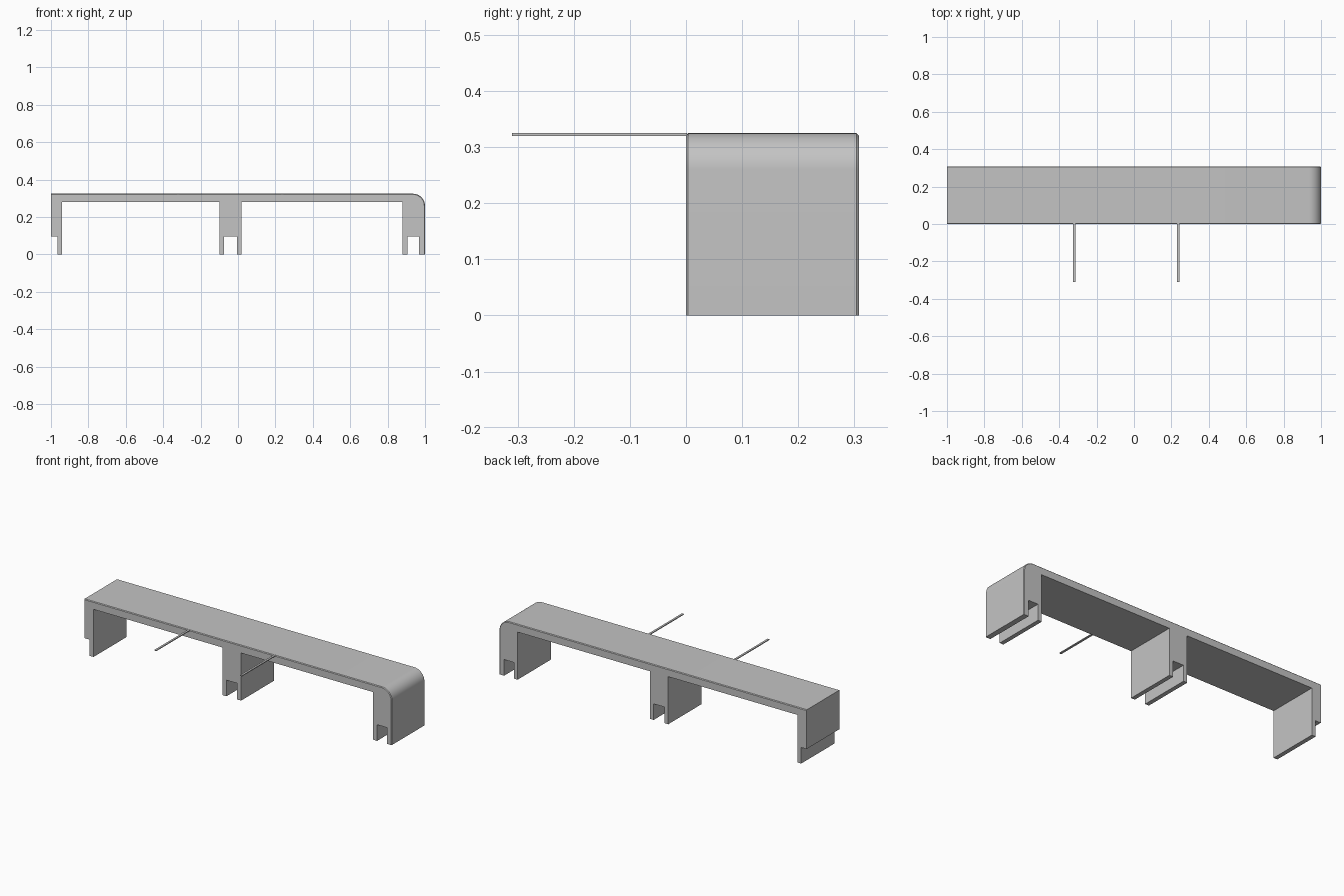
import bpy, bmesh
from math import sin, cos, pi, radians

cube = bpy.data.objects.get("Cube")
if cube:
    bpy.data.objects.remove(cube, do_unlink=True)

grey = bpy.data.materials.new("light grey")
grey.use_nodes = True
colour = (0.55, 0.55, 0.55, 1)
grey.diffuse_color = colour
grey.node_tree.nodes["Principled BSDF"].inputs["Base Color"].default_value = colour

TOP, UNDER, NOTCH, DEPTH = 0.325, 0.28, 0.095, 0.308
RADIUS, CHAMFER = 0.065, 0.004


def profile(inset):
    """Front outline; the inset pulls in only the top and the rounded end."""
    pts = [(-1, TOP - inset), (-1, NOTCH), (-0.965, NOTCH), (-0.965, 0), (-0.94, 0), (-0.94, UNDER)]
    # Each notched leg: outer left, slot left, slot right, outer right
    for a, b, c, d in [(-0.1, -0.075, -0.005, 0.02), (0.88, 0.905, 0.968, 1 - inset)]:
        pts += [(a, UNDER), (a, 0), (b, 0), (b, NOTCH), (c, NOTCH), (c, 0), (d, 0)]
        if d < 0.5:
            pts.append((d, UNDER))
    # Rounded upper corner
    r = RADIUS - inset
    for i in range(13):
        t = i / 12 * pi / 2
        pts.append((1 - RADIUS + r * cos(t), TOP - RADIUS + r * sin(t)))
    return pts


def finish(name, bm):
    bmesh.ops.recalc_face_normals(bm, faces=bm.faces)
    mesh = bpy.data.meshes.new(name)
    bm.to_mesh(mesh)
    bm.free()
    mesh.materials.append(grey)
    obj = bpy.data.objects.new(name, mesh)
    bpy.context.collection.objects.link(obj)
    return obj


# Cover body: the outline lofted front to back with chamfered rims
bm = bmesh.new()
sections = [(0, CHAMFER), (CHAMFER, 0), (DEPTH - CHAMFER, 0), (DEPTH, CHAMFER)]
rings = [[bm.verts.new((x, y, z)) for x, z in profile(inset)] for y, inset in sections]
for near, far in zip(rings, rings[1:]):
    for i in range(len(near)):
        j = (i + 1) % len(near)
        bm.faces.new((near[i], near[j], far[j], far[i]))
bm.faces.new(rings[0])
bm.faces.new(rings[-1])
body = finish("cover_body", bm)
bpy.context.view_layer.objects.active = body
body.select_set(True)
bpy.ops.object.shade_smooth_by_angle(angle=radians(20))

# Two thin rods reaching forward from the top edge
for name, x in [("right_rod", -0.32), ("left_rod", 0.237)]:
    bm = bmesh.new()
    bmesh.ops.create_cube(bm, size=1)
    bmesh.ops.scale(bm, vec=(0.012, 0.312, 0.005), verts=bm.verts)
    bmesh.ops.translate(bm, vec=(x, -0.154, TOP - 0.0025), verts=bm.verts)
    finish(name, bm)
